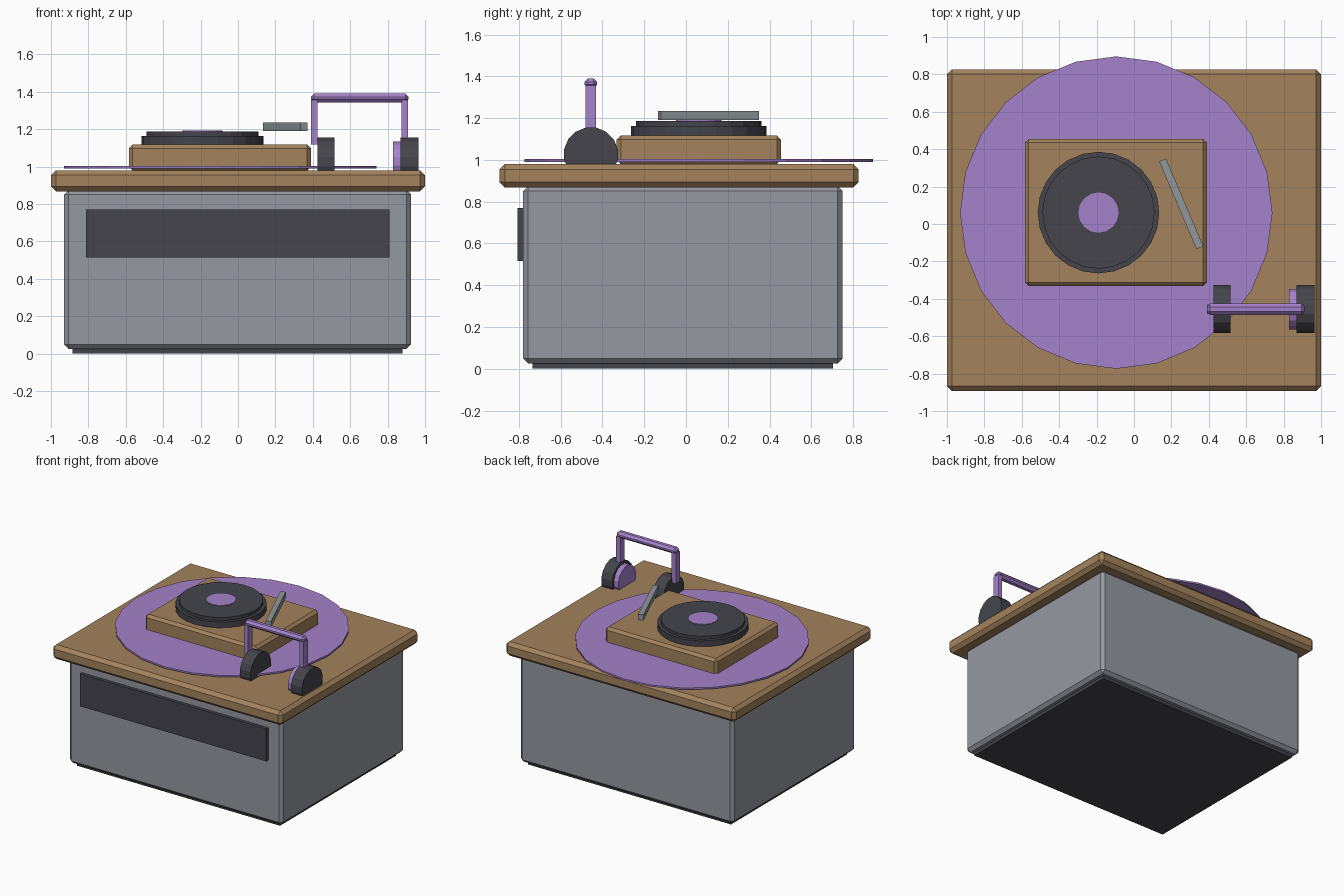
import bpy
import math

if "Cube" in bpy.data.objects:
    bpy.data.objects.remove(bpy.data.objects["Cube"])


def material(name, rgb):
    m = bpy.data.materials.new(name)
    m.diffuse_color = (*rgb, 1)
    m.use_nodes = True
    m.node_tree.nodes["Principled BSDF"].inputs["Base Color"].default_value = m.diffuse_color
    return m


WOOD = material("wood", (0.37, 0.225, 0.108))
GREY = material("cabinet grey", (0.30, 0.315, 0.355))
STEEL = material("arm grey", (0.28, 0.31, 0.33))
DARK = material("charcoal", (0.058, 0.058, 0.073))
PURPLE = material("purple", (0.376, 0.223, 0.597))


def finish(name, mat, bevel):
    o = bpy.context.object
    o.name = name
    bpy.ops.object.transform_apply(location=False, rotation=False, scale=True)
    o.data.materials.append(mat)
    if bevel:
        mod = o.modifiers.new("chamfer", 'BEVEL')
        mod.width = bevel
        mod.segments = 1
    return o


def box(name, mat, x, y, z, bevel=0, turn=0):
    """Box from (min, max) ranges, optionally chamfered and turned about z."""
    bpy.ops.mesh.primitive_cube_add(
        size=1, location=[sum(r) / 2 for r in (x, y, z)], rotation=(0, 0, turn))
    bpy.context.object.scale = [r[1] - r[0] for r in (x, y, z)]
    return finish(name, mat, bevel)


def disc(name, mat, centre, radius, z, sides):
    """Upright cylinder."""
    bpy.ops.mesh.primitive_cylinder_add(
        vertices=sides, radius=radius, depth=z[1] - z[0],
        location=(*centre, sum(z) / 2))
    return finish(name, mat, 0)


def wheel(name, mat, x, radius):
    """Cylinder lying along x, with a flat facet on top."""
    bpy.ops.mesh.primitive_cylinder_add(
        vertices=16, radius=radius, depth=x[1] - x[0],
        location=(sum(x) / 2, -0.455, 1.026), rotation=(0, math.pi / 2, 0))
    o = finish(name, mat, 0)
    turn = math.pi / 16
    for v in o.data.vertices:
        a, b = v.co.x, v.co.y
        v.co.x = a * math.cos(turn) - b * math.sin(turn)
        v.co.y = a * math.sin(turn) + b * math.cos(turn)
    return o


# Cabinet
box("plinth", DARK, (-0.885, 0.88), (-0.735, 0.705), (0, 0.05))
box("cabinet", GREY, (-0.93, 0.925), (-0.78, 0.75), (0.025, 0.875), 0.024)
box("front_panel", DARK, (-0.812, 0.81), (-0.806, -0.775), (0.515, 0.77))
box("table_top", WOOD, (-1, 1), (-0.893, 0.827), (0.868, 0.98), 0.026)

# Round mat overhanging the back edge
disc("round_mat", PURPLE, (-0.095, 0.061), 0.835, (0.991, 1.004), 24)

# Record player
CENTRE = (-0.19, 0.061)
box("player_base", WOOD, (-0.583, 0.39), (-0.332, 0.455), (0.98, 1.117), 0.02)
disc("platter", DARK, CENTRE, 0.325, (1.11, 1.163), 24)
disc("record", DARK, CENTRE, 0.30, (1.16, 1.187), 24)
disc("record_label", PURPLE, CENTRE, 0.108, (1.185, 1.192), 16)
box("tone_arm", STEEL, (0.2325, 0.2725), (-0.147, 0.363), (1.19, 1.235),
    turn=math.atan2(0.2, 0.47))

# Headphones
wheel("left_cup", DARK, (0.425, 0.517), 0.131)
wheel("right_cup", DARK, (0.87, 0.965), 0.131)
wheel("cushion", PURPLE, (0.83, 0.875), 0.11)
for name, x in (("left_post", 0.39), ("right_post", 0.873)):
    box(name, PURPLE, (x, x + 0.036), (-0.482, -0.43), (1.118, 1.355))
box("headband", PURPLE, (0.39, 0.912), (-0.486, -0.426), (1.343, 1.39), 0.017)
